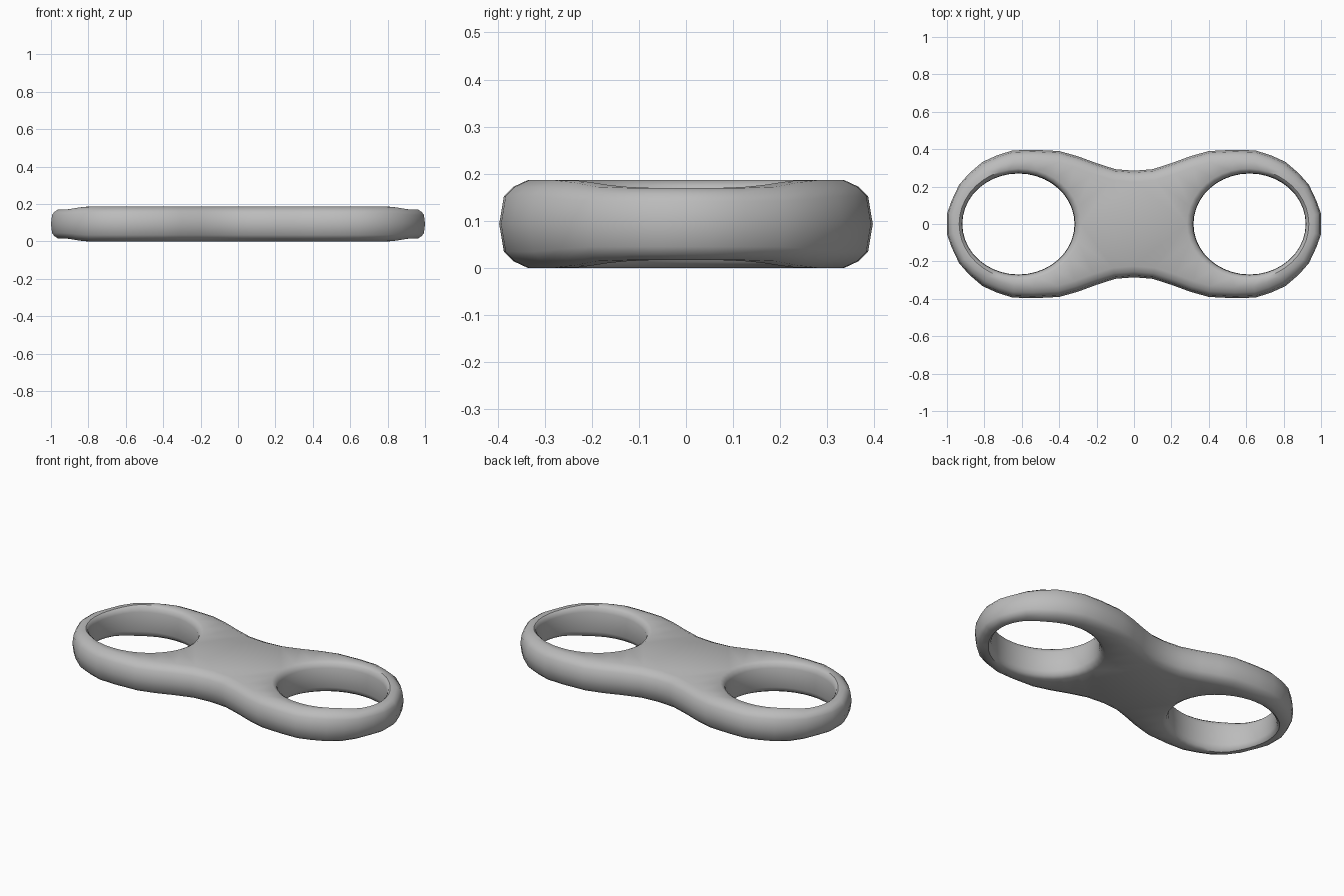
import bpy, bmesh, math
from mathutils import Vector

cube = bpy.data.objects.get("Cube")
if cube:
    bpy.data.objects.remove(cube, do_unlink=True)

H = 0.186
MID = H / 2

mat = bpy.data.materials.new("mid_grey")
mat.use_nodes = True
colour = (0.5, 0.5, 0.5, 1)
mat.diffuse_color = colour
mat.node_tree.nodes["Principled BSDF"].inputs["Base Color"].default_value = colour

# One quarter of the outline, from the waist to the tip
quarter = [(0, .285), (.1, .293), (.2, .325), (.3, .362), (.4, .39), (.54, .397),
           (.65, .393), (.73, .368), (.81, .332), (.88, .272), (.935, .21),
           (.975, .125), (1, .055)]
right = quarter + [(x, -y) for x, y in reversed(quarter)]
outline = right + [(-x, -y) for x, y in right[1:-1]]
outline = [Vector(p) for p in outline]


def tip(x):
    """0 over the body, rising to 1 at the thin end of each loop."""
    t = min(max((abs(x) - 0.8) / 0.14, 0), 1)
    return t * t * (3 - 2 * t)


def outer_ring(inset, z):
    ring = []
    for i, p in enumerate(outline):
        d = outline[(i + 1) % len(outline)] - outline[i - 1]
        inward = Vector((d.y, -d.x)).normalized()
        ring.append((*(p + inward * inset * (1 - 0.4 * tip(p.x))), z))
    return ring


def hole_ring(side, flare, z, n=40):
    ring = []
    for i in range(n):
        a = 2 * math.pi * i / n
        f = flare * (1 - 0.35 * math.cos(a))   # wider rounding towards the web
        ring.append((side * (0.618 + (0.30 + f) * math.cos(a)),
                     (0.27 + f) * math.sin(a), z))
    return ring


bm = bmesh.new()


def wall(rings):
    """Join successive rings with quads and return the first and last ring."""
    rows = [[bm.verts.new(c) for c in ring] for ring in rings]
    for a, b in zip(rows, rows[1:]):
        for i in range(len(a)):
            j = (i + 1) % len(a)
            bm.faces.new((a[i], a[j], b[j], b[i]))
    return rows[0], rows[-1]


# Rounded section from the upper rim to the lower rim: inset and height
half = [(.060, H), (.030, .172), (.010, .152), (0, MID)]
section = half + [(d, H - z) for d, z in reversed(half[:-1])]
bore_half = [(.026, H), (.010, .174), (.002, .15), (0, MID)]
bore = bore_half + [(d, H - z) for d, z in reversed(bore_half[:-1])]

rims = [wall([outer_ring(d, z) for d, z in section])]
for side in (1, -1):
    rims.append(wall([hole_ring(side, d, z) for d, z in bore]))

# Flat upper and lower faces, leaving both holes open
for level in (0, 1):
    edges = []
    for rim in rims:
        loop = rim[level]
        edges += [bm.edges.get((loop[i - 1], loop[i])) for i in range(len(loop))]
    bmesh.ops.triangle_fill(bm, edges=edges, use_beauty=True)

# The loop ends are a little thinner than the body
for v in bm.verts:
    v.co.z = MID + (v.co.z - MID) * (1 - 0.18 * tip(v.co.x))

bmesh.ops.recalc_face_normals(bm, faces=bm.faces)
mesh = bpy.data.meshes.new("double_loop_link")
bm.to_mesh(mesh)
bm.free()
link = bpy.data.objects.new("double_loop_link", mesh)
bpy.context.collection.objects.link(link)
mesh.materials.append(mat)

bpy.ops.object.select_all(action="DESELECT")
link.select_set(True)
bpy.context.view_layer.objects.active = link
bpy.ops.object.shade_smooth_by_angle(angle=math.radians(40))
